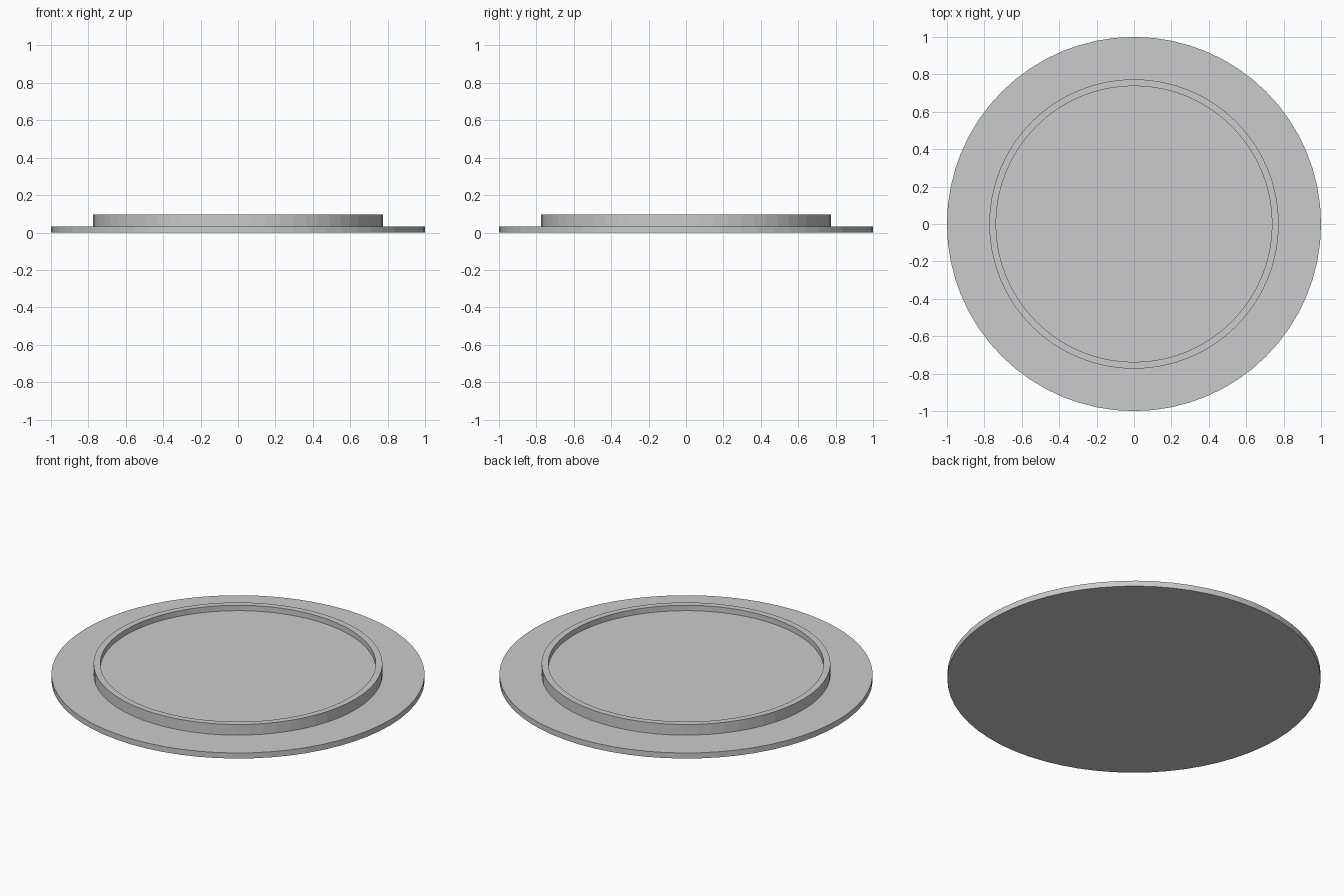
import bpy, bmesh
from math import cos, sin, tau

if "Cube" in bpy.data.objects:
    bpy.data.objects.remove(bpy.data.objects["Cube"])

SIDES = 64


def lathe(name, profile):
    """Revolve an (r, z) profile around z and close both ends with flat discs."""
    bm = bmesh.new()
    rings = [[bm.verts.new((r * cos(tau * i / SIDES), r * sin(tau * i / SIDES), z))
              for i in range(SIDES)] for r, z in profile]
    for low, high in zip(rings, rings[1:]):
        for i in range(SIDES):
            j = (i + 1) % SIDES
            bm.faces.new((low[i], low[j], high[j], high[i]))
    bm.faces.new(rings[0][::-1])
    bm.faces.new(rings[-1])
    bmesh.ops.recalc_face_normals(bm, faces=bm.faces)
    mesh = bpy.data.meshes.new(name)
    bm.to_mesh(mesh)
    bm.free()
    obj = bpy.data.objects.new(name, mesh)
    bpy.context.collection.objects.link(obj)
    return obj


# Thin base flange, stepped up to a raised rim around a shallow recessed floor
lathe("rimmed_disc", [(1.0, 0.0), (1.0, 0.033), (0.774, 0.033),
                      (0.774, 0.096), (0.738, 0.096), (0.738, 0.064)])
